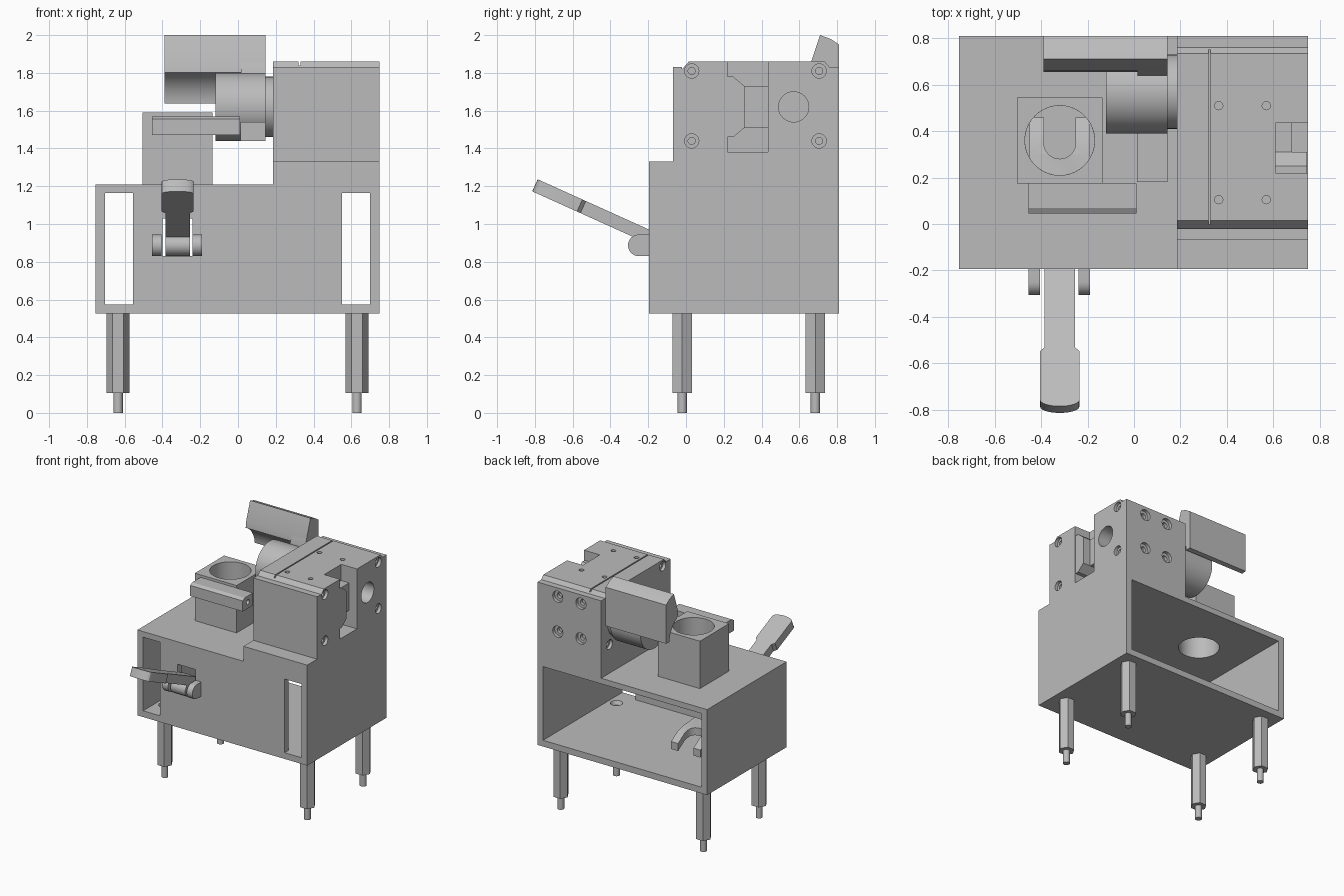
import bpy, bmesh, math
from mathutils import Matrix, Vector

cube = bpy.data.objects.get("Cube")
if cube:
    bpy.data.objects.remove(cube)

grey = bpy.data.materials.new("machined_grey")
grey.use_nodes = True
grey.diffuse_color = (0.5, 0.5, 0.5, 1)
grey.node_tree.nodes["Principled BSDF"].inputs["Base Color"].default_value = (0.5, 0.5, 0.5, 1)
parts = []


def finish(bm, name):
    bmesh.ops.recalc_face_normals(bm, faces=bm.faces)
    mesh = bpy.data.meshes.new(name)
    bm.to_mesh(mesh)
    bm.free()
    mesh.materials.append(grey)
    obj = bpy.data.objects.new(name, mesh)
    bpy.context.scene.collection.objects.link(obj)
    parts.append(obj)
    return obj


def box(name, x0, x1, y0, y1, z0, z1):
    return prism(name, [(y0, z0), (y1, z0), (y1, z1), (y0, z1)], x0, x1)


def prism(name, profile, a, b, matrix=None):
    """Extrude a (y, z) profile along x, from a to b."""
    bm = bmesh.new()
    face = bm.faces.new([bm.verts.new((a, y, z)) for y, z in profile])
    moved = bmesh.ops.extrude_face_region(bm, geom=[face])["geom"]
    bmesh.ops.translate(bm, vec=(b - a, 0, 0),
                        verts=[v for v in moved if isinstance(v, bmesh.types.BMVert)])
    if matrix:
        bm.transform(matrix)
    return finish(bm, name)


def rod(name, start, axis, length, r, r2=None, sides=40, spin=0.0):
    bm = bmesh.new()
    bmesh.ops.create_cone(bm, cap_ends=True, segments=sides, radius1=r,
                          radius2=r if r2 is None else r2, depth=length)
    direction = Vector(axis)
    turn = direction.to_track_quat("Z", "Y").to_matrix().to_4x4()
    centre = Vector(start) + direction * length / 2
    bm.transform(Matrix.Translation(centre) @ turn @ Matrix.Rotation(spin, 4, "Z"))
    return finish(bm, name)


def cut(target, *cutters):
    """Subtract the cutters, then remove them."""
    for cutter in cutters:
        mod = target.modifiers.new("cut", "BOOLEAN")
        mod.operation, mod.solver, mod.object = "DIFFERENCE", "EXACT", cutter
        bpy.context.view_layer.objects.active = target
        bpy.ops.object.modifier_apply(modifier=mod.name)
        parts.remove(cutter)
        bpy.data.objects.remove(cutter)


def screw_hole(target, point, axis, r=0.045):
    """Counterbore with a deeper pilot hole; axis points into the part."""
    p, d = Vector(point), Vector(axis)
    cut(target, rod("bore", p - d * 0.02, axis, 0.045, r, sides=24),
        rod("pilot", p, axis, 0.08, r * 0.5, sides=16))


def arc(cy, cz, r, start, end, n):
    angles = [math.radians(start + (end - start) * i / n) for i in range(n + 1)]
    return [(cy + r * math.cos(t), cz + r * math.sin(t)) for t in angles]


CUP = (-0.32, 0.36)
DRUM = (0.57, 1.62)

# Open-backed housing with two front windows, lever slot and cup hole
housing = box("housing", -0.755, 0.75, -0.195, 0.81, 0.525, 1.21)
cut(housing,
    box("cavity", -0.705, 0.70, -0.145, 0.9, 0.575, 1.165),
    box("window", -0.705, -0.555, -0.3, 0, 0.575, 1.165),
    box("window", 0.55, 0.70, -0.3, 0, 0.575, 1.165),
    box("slot", -0.40, -0.24, -0.3, 0, 0.83, 1.03),
    rod("hole", (*CUP, 1.1), (0, 0, 1), 0.3, 0.15))

# Hexagonal standoff legs with pins, below countersunk floor holes
for x in (-0.635, 0.63):
    for y in (-0.02, 0.685):
        cut(housing, rod("sink", (x, y, 0.545), (0, 0, 1), 0.04, 0.03, 0.05, sides=24))
        rod("hex_leg", (x, y, 0.105), (0, 0, 1), 0.42, 0.06, sides=6, spin=math.pi / 2)
        rod("leg_pin", (x, y, 0), (0, 0, 1), 0.12, 0.025, sides=20)

# Cradle that carries the bearing block
cradle = prism("cradle", [(-0.195, 1.21), (0.81, 1.21), (0.81, 1.83), (0.76, 1.83),
                          (0.76, 1.38), (-0.02, 1.38), (-0.02, 1.83), (-0.07, 1.83),
                          (-0.07, 1.33), (-0.195, 1.33)], 0.185, 0.75)
for x in (0.365, 0.57):
    for z in (1.48, 1.76):
        screw_hole(cradle, (x, -0.07, z), (0, 1, 0))
        screw_hole(cradle, (x, 0.81, z), (0, -1, 0))

# Bearing block with sloped top edges, groove, side gap and holes
block = prism("bearing_block", [(-0.02, 1.38), (0.76, 1.38), (0.76, 1.83),
                                (0.735, 1.86), (0.015, 1.86), (-0.02, 1.82)], 0.185, 0.75)
cut(block,
    box("groove", 0.32, 0.33, -0.1, 0.9, 1.84, 1.9),
    box("gap", 0.61, 0.8, 0.22, 0.435, 1.37, 1.9),
    rod("socket", (0.6, *DRUM), (1, 0, 0), 0.3, 0.08))
for x in (0.365, 0.57):
    for y in (0.105, 0.51):
        cut(block, rod("pin_hole", (x, y, 1.80), (0, 0, 1), 0.1, 0.018, sides=16))
for y in (0.03, 0.705):
    for z in (1.44, 1.81):
        screw_hole(block, (0.75, y, z), (-1, 0, 0), 0.038)
        screw_hole(block, (0.185, y, z), (1, 0, 0), 0.038)

# Stepped tongue and bridge in the side gap
prism("gap_tongue", [(0.22, 1.46), (0.25, 1.46), (0.31, 1.51), (0.31, 1.73),
                     (0.25, 1.78), (0.22, 1.78)], 0.6, 0.745)
box("gap_bridge", 0.6, 0.68, 0.30, 0.435, 1.51, 1.73)

# Rotating drum, neck, arm and curved handle
rod("drum_neck", (0.145, *DRUM), (1, 0, 0), 0.05, 0.16)
rod("drum", (-0.12, *DRUM), (1, 0, 0), 0.265, 0.18, sides=64)
drum_arm = box("drum_arm", 0.012, 0.145, 0.18, 0.57, 1.44, 1.54)
cut(drum_arm, rod("pivot", (-0.05, 0.23, 1.49), (1, 0, 0), 0.3, 0.02, sides=16))
prism("drum_handle", arc(*DRUM, 0.20, 5, 65, 14) + [(0.66, 1.85), (0.71, 2.0), (0.765, 1.98),
      (0.81, 1.95), (0.81, 1.64)], -0.39, 0.145)
prism("handle_lug", [(0.64, 1.76), (0.72, 1.74), (0.72, 1.91), (0.685, 1.91), (0.64, 1.80)],
      0.015, 0.145)

# Cup block with a bored hole and the rail in front of it
cup = box("cup_block", -0.505, -0.135, 0.175, 0.545, 1.21, 1.59)
cut(cup, rod("bore", (*CUP, 1.1), (0, 0, 1), 0.6, 0.15, sides=64))
rail = prism("cup_rail", [(0.045, 1.47), (0.175, 1.47), (0.175, 1.57), (0.07, 1.57),
                          (0.045, 1.555)], -0.455, 0.01)
cut(rail, rod("rail_hole", (-0.05, 0.11, 1.52), (1, 0, 0), 0.1, 0.02, sides=16))

# Lever lugs and pivot
for x in (-0.455, -0.24):
    lug = prism("lever_lug", [(-0.195, 0.83)] + arc(-0.25, 0.887, 0.057, 270, 90, 14)
                + [(-0.195, 0.944)], x, x + 0.05)
    cut(lug, rod("lug_hole", (x - 0.1, -0.25, 0.887), (1, 0, 0), 0.3, 0.02, sides=20))
barrel = rod("lever_barrel", (-0.385, -0.25, 0.887), (1, 0, 0), 0.13, 0.055)
cut(barrel, rod("barrel_hole", (-0.5, -0.25, 0.887), (1, 0, 0), 0.4, 0.02, sides=20))

# Lever paddle: flat outline with a wider rounded head, tilted upward
outline = [(-0.65, -0.085), (-0.42, -0.085), (-0.40, -0.065), (0.03, -0.065),
           (0.03, 0.065), (-0.40, 0.065), (-0.42, 0.085), (-0.65, 0.085)]
outline += [(-0.65 - 0.03 * math.cos(t * math.pi / 12), 0.085 * math.sin(t * math.pi / 12))
            for t in range(5, -6, -1)]
lie_flat = Matrix(((0, 0, 1, 0), (0, 1, 0, 0), (1, 0, 0, 0), (0, 0, 0, 1)))
tilt = Matrix.Translation((-0.32, -0.18, 0.925)) @ Matrix.Rotation(math.radians(-24.3), 4, "X")
prism("lever_paddle", outline, -0.035, 0.035, tilt @ lie_flat)

# Bent fork inside the housing
path = [(-0.25, 0.90), (-0.13, 0.88), (0.02, 0.77), (0.16, 0.72), (0.30, 0.71),
        (0.38, 0.69), (0.46, 0.64)]
strip = [(y, z + 0.03) for y, z in path] + [(y, z - 0.03) for y, z in reversed(path)]
prism("fork_stem", [p for p in strip if p[0] < 0.2], -0.385, -0.255)
fork = prism("fork", [p for p in strip if p[0] > 0.1], -0.45, -0.19)
cut(fork, box("fork_slot", -0.388, -0.252, 0.345, 0.6, 0.5, 0.9),
    rod("fork_round", (-0.32, 0.35, 0.5), (0, 0, 1), 0.4, 0.069))

# Smooth round surfaces, keep edges sharp
bpy.ops.object.select_all(action="DESELECT")
for obj in parts:
    obj.select_set(True)
bpy.context.view_layer.objects.active = housing
bpy.ops.object.shade_smooth_by_angle(angle=math.radians(25))
